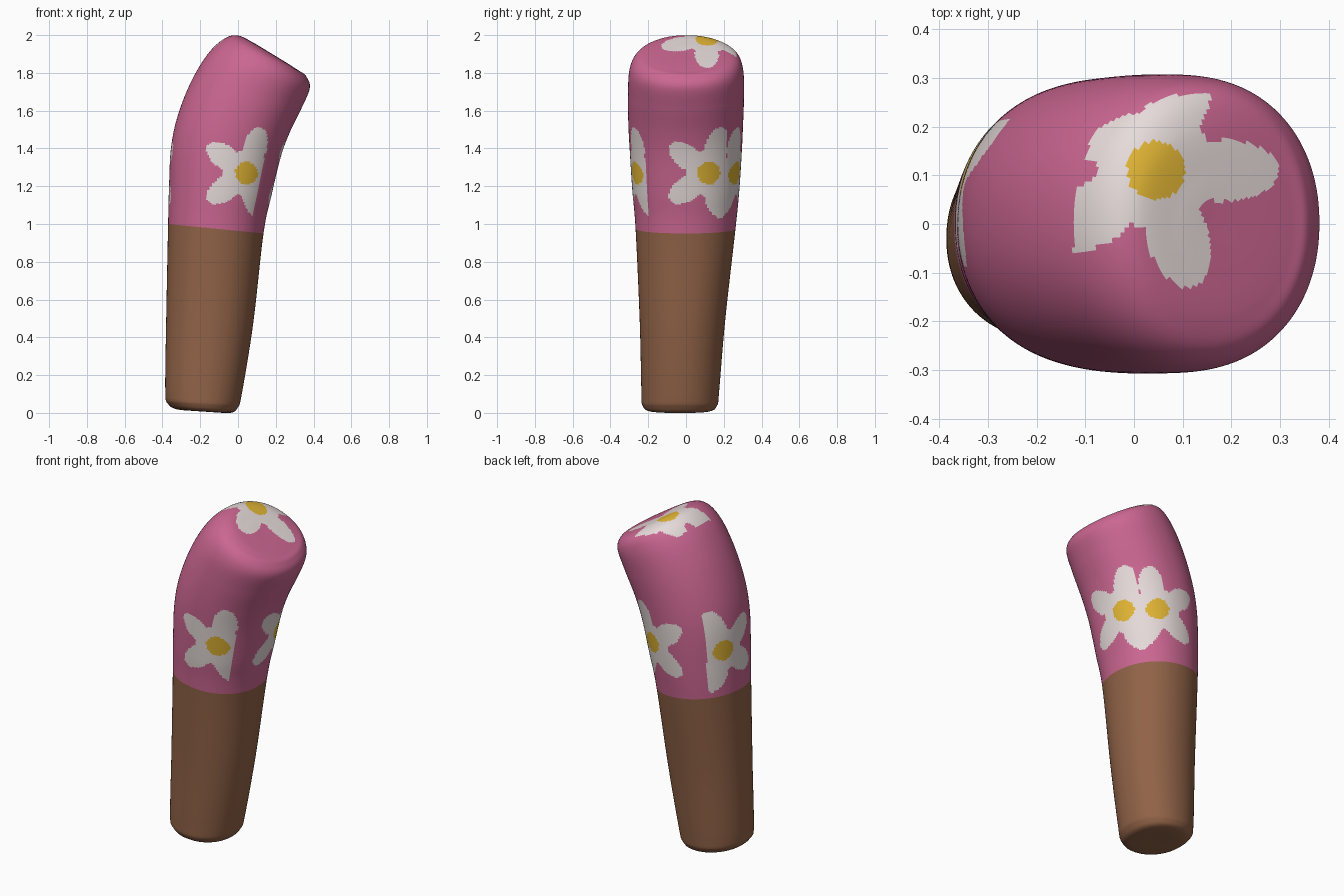
import bpy, bmesh, math

if "Cube" in bpy.data.objects:
    bpy.data.objects.remove(bpy.data.objects["Cube"])

N = 160          # points around
POWER = 2.12     # slightly squared oval cross-section

# Rings: left point (x, z), right point (x, z), y min, y max
RINGS = [
    (-.19, .010, -.15, .006, -.05, -.01),
    (-.32, .018, -.04, .000, -.19, .125),
    (-.372, .05, .000, .030, -.23, .165),
    (-.385, .12, .020, .100, -.236, .175),
    (-.380, .50, .080, .470, -.245, .207),
    (-.370, 1.0, .135, .950, -.267, .262),
    (-.365, 1.2, .177, 1.15, -.284, .282),
    (-.355, 1.4, .225, 1.35, -.297, .295),
    (-.320, 1.57, .272, 1.48, -.305, .302),
    (-.250, 1.75, .335, 1.61, -.307, .307),
    (-.160, 1.90, .380, 1.72, -.300, .303),
    (-.075, 1.98, .360, 1.783, -.265, .275),
    (.000, 1.998, .325, 1.81, -.200, .205),
    (.090, 1.955, .255, 1.855, -.100, .100),
    (.160, 1.912, .180, 1.900, -.010, .010),
]
CUFF = 5         # ring where the sleeve starts


def material(name, rgb):
    m = bpy.data.materials.new(name)
    m.diffuse_color = (*rgb, 1)
    m.use_nodes = True
    m.node_tree.nodes["Principled BSDF"].inputs["Base Color"].default_value = m.diffuse_color
    return m


def spline(a, b, c, d, t):
    return tuple(.5 * (2*q + (r-p)*t + (2*p-5*q+4*r-s)*t*t + (3*q-p-3*r+s)*t**3)
                 for p, q, r, s in zip(a, b, c, d))


def flower(u, v):
    """2 = petal, 3 = yellow centre, 1 = plain sleeve."""
    r = math.hypot(u, v)
    if r < .06:
        return 3
    if r < .122:
        return 2
    for k in range(5):
        a = k * math.tau / 5
        p = u * math.cos(a) + v * math.sin(a)
        q = -u * math.sin(a) + v * math.cos(a)
        if ((p - .14) / .112) ** 2 + (q / .063) ** 2 < 1:
            return 2
    return 1


# Smooth path of rings through the profile
path, cuff_row = [], 0
for i in range(len(RINGS) - 1):
    if i == CUFF:
        cuff_row = len(path)
    a, b, c, d = (RINGS[max(0, min(len(RINGS) - 1, i + j))] for j in (-1, 0, 1, 2))
    span = max(math.dist(b[:2], c[:2]), math.dist(b[2:4], c[2:4]))
    steps = max(4, int(span / (.009 if i >= CUFF else .03)))
    path += [spline(a, b, c, d, s / steps) for s in range(steps)]
path.append(RINGS[-1])

# Loft the rings
bm = bmesh.new()
rows = []
e = 2 / POWER
for xl, zl, xr, zr, y0, y1 in path:
    row = []
    for k in range(N):
        t = math.tau * k / N
        c = math.copysign(abs(math.cos(t)) ** e, math.cos(t))
        s = math.copysign(abs(math.sin(t)) ** e, math.sin(t))
        f = (c + 1) / 2
        row.append(bm.verts.new((xl + (xr - xl) * f,
                                 (y0 + y1) / 2 + s * (y1 - y0) / 2,
                                 zl + (zr - zl) * f)))
    rows.append(row)
for i in range(len(rows) - 1):
    for k in range(N):
        j = (k + 1) % N
        face = bm.faces.new((rows[i][k], rows[i][j], rows[i+1][j], rows[i+1][k]))
        face.material_index = 0 if i < cuff_row else 1
bm.faces.new(rows[0][::-1]).material_index = 0
bm.faces.new(rows[-1]).material_index = 1
bmesh.ops.recalc_face_normals(bm, faces=bm.faces)
bm.normal_update()

# Flowers, projected along whichever axis each sleeve face looks down
for face in bm.faces:
    face.smooth = True
    if face.material_index == 0:
        continue
    x, y, z = face.calc_center_median()
    nx, ny, nz = (abs(n) for n in face.normal)
    if nz > max(nx, ny):
        if face.normal.z > 0:
            face.material_index = flower(x - .045, y - .11)
    elif nx > ny:
        face.material_index = flower(y - .12, z - 1.27)
    else:
        face.material_index = flower(x - .045, z - 1.27)

mesh = bpy.data.meshes.new("sleeved_limb")
bm.to_mesh(mesh)
bm.free()
for m in (material("brown skin", (.285, .125, .064)),
          material("pink sleeve", (.60, .135, .285)),
          material("white petal", (.79, .71, .70)),
          material("yellow flower centre", (.75, .46, .035))):
    mesh.materials.append(m)
bpy.context.collection.objects.link(bpy.data.objects.new("sleeved_limb", mesh))
